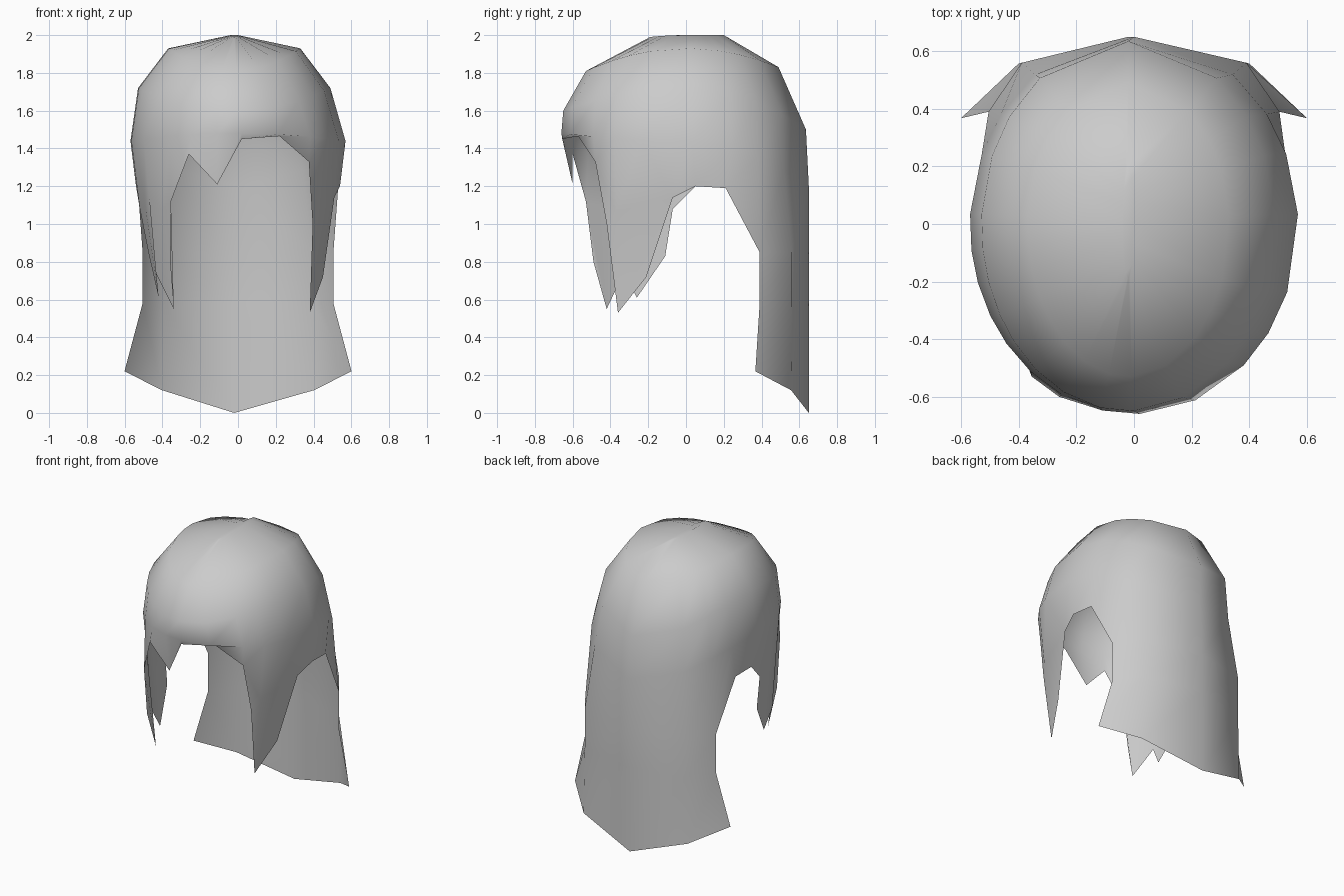
import bpy, bmesh
from math import sin, cos, radians
from mathutils import Vector

cube = bpy.data.objects.get("Cube")
if cube:
    bpy.data.objects.remove(cube)

mat = bpy.data.materials.new("hair_grey")
mat.use_nodes = True
GREY = (0.6, 0.6, 0.6, 1)
mat.diffuse_color = GREY
mat.node_tree.nodes["Principled BSDF"].inputs["Base Color"].default_value = GREY

# Cap rings: centre x, half width, reach at front and back, height at side, front and back
CAP = [(-0.02, 0.02, 0.19, 0.20, 2.0, 1.99, 2.0),
       (-0.02, 0.35, 0.53, 0.49, 1.93, 1.81, 1.83),
       (-0.02, 0.51, 0.65, 0.635, 1.72, 1.60, 1.50),
       (0.0, 0.57, 0.66, 0.65, 1.44, 1.48, 1.20)]


def cap_column(angle):
    """Points down the cap at an angle measured from the back towards +x."""
    u, v = sin(radians(angle)), cos(radians(angle))
    points = []
    for cx, half, front, back, z_side, z_front, z_back in CAP:
        reach, z_end = (back, z_back) if v > 0 else (front, z_front)
        points.append(Vector((cx + u * half, v * reach, z_side + (z_end - z_side) * v * v)))
    return points


def strand(angle, *hem):
    """A column of the cap continued down to the hem."""
    return cap_column(angle) + [Vector(p) for p in hem]


def lock_strand(angle, tip):
    """A strand inside a lock, with a point part way between brow and tip."""
    brow = cap_column(angle)[-1]
    return strand(angle, brow.lerp(Vector(tip), 0.42), tip)


def back_strand(angle, x, y, hem_z, flare):
    """A strand of the back panel: straight down, then flaring out to the hem."""
    return strand(angle, (x, y, 0.85), (x, y, 0.58), (x * flare, y - (flare - 1) * 0.12, hem_z))


def side_strands(side):
    """Outer back panel and ear opening, the same on both sides."""
    return [back_strand(side * 37, side * 0.39, 0.56, 0.12, 1.03),
            back_strand(side * 54, side * 0.505, 0.39, 0.22, 1.19),
            strand(side * 68, (side * 0.53, 0.21, 1.19)),
            strand(side * 87, (side * 0.54, 0.05, 1.20))]


left_lock = [strand(111, (0.51, -0.07, 1.14), (0.45, -0.21, 0.72)),
             lock_strand(125, (0.38, -0.36, 0.53)),
             strand(138, (0.375, -0.48, 1.33), (0.395, -0.42, 1.0))]

fringe = [strand(158, (0.22, -0.57, 1.465)),
          strand(178, (0.02, -0.655, 1.45)),
          strand(191, (-0.11, -0.60, 1.21)),
          strand(206, (-0.26, -0.60, 1.37))]

# The right lock ends in two tips with a notch between them
right_lock = [strand(219, (-0.355, -0.53, 1.12), (-0.36, -0.49, 0.80)),
              lock_strand(231, (-0.34, -0.42, 0.55)),
              lock_strand(241, (-0.435, -0.33, 0.74)),
              lock_strand(252, (-0.42, -0.26, 0.61)),
              strand(262, (-0.52, -0.07, 1.08), (-0.47, -0.11, 0.83))]

# All strands in order from the back round the left side
strands = [back_strand(0, -0.02, 0.65, 0, 1), *side_strands(1), *left_lock, *fringe,
           *right_lock, *reversed(side_strands(-1))]

bm = bmesh.new()
columns = [[bm.verts.new(p) for p in points] for points in strands]

# Crown, then panels between neighbouring strands
bm.faces.new([c[0] for c in reversed(columns)])
for i, a in enumerate(columns):
    b = columns[(i + 1) % len(columns)]
    for k in range(min(len(a), len(b)) - 1):
        bm.faces.new((a[k], b[k], b[k + 1], a[k + 1]))
for f in bm.faces:
    f.smooth = True

mesh = bpy.data.meshes.new("hair")
bm.to_mesh(mesh)
bm.free()
mesh.materials.append(mat)
hair = bpy.data.objects.new("hair", mesh)
bpy.context.collection.objects.link(hair)
